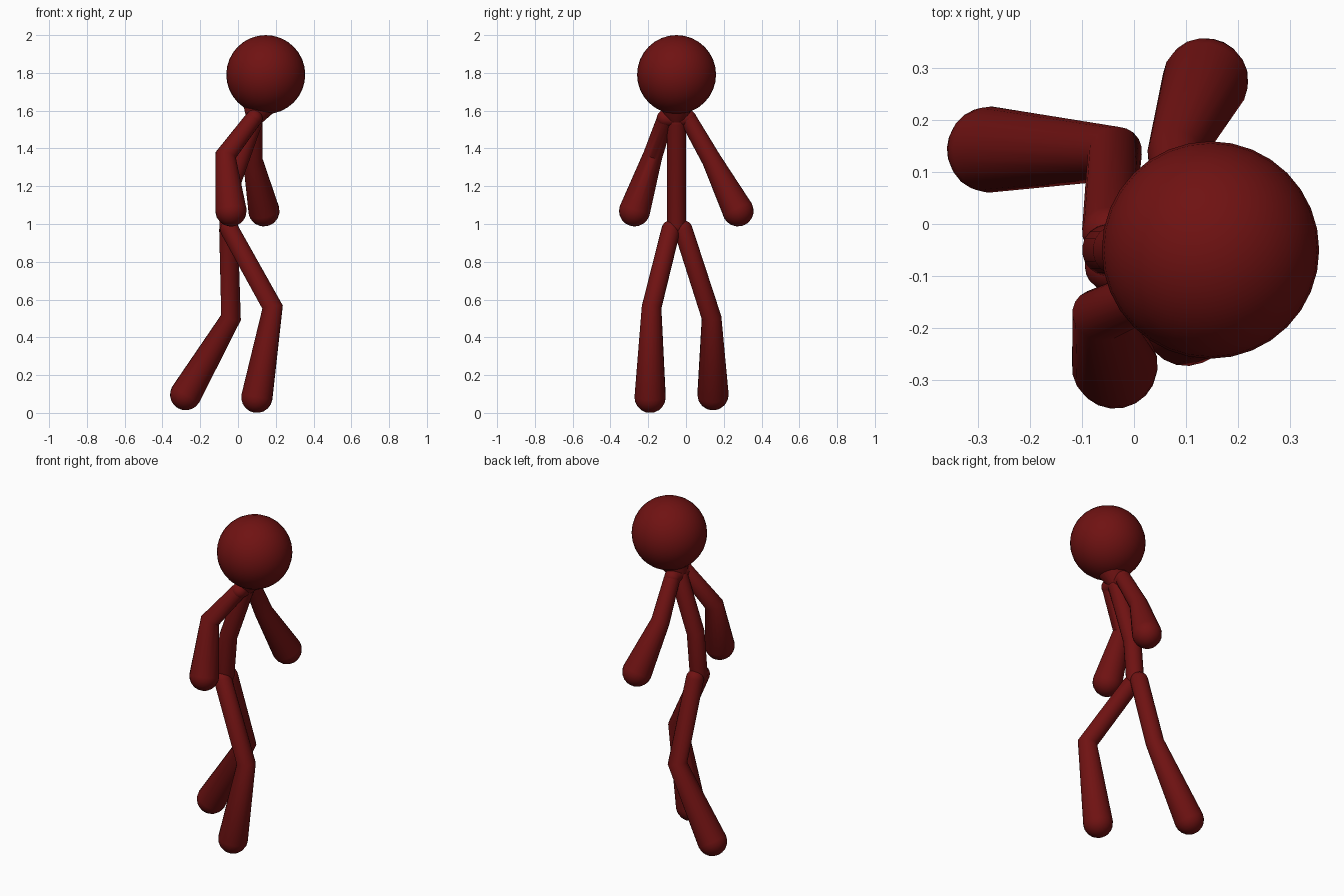
import bpy, bmesh, math
from mathutils import Vector

cube = bpy.data.objects.get("Cube")
if cube:
    bpy.data.objects.remove(cube, do_unlink=True)

SIDES = 20
CAP_STEPS = 5

# Single dark red colour
red = bpy.data.materials.new("dark_red")
red.use_nodes = True
colour = (0.16, 0.006, 0.006, 1)
red.diffuse_color = colour
red.node_tree.nodes["Principled BSDF"].inputs["Base Color"].default_value = colour


def finish(name, bm):
    bmesh.ops.recalc_face_normals(bm, faces=bm.faces)
    mesh = bpy.data.meshes.new(name)
    bm.to_mesh(mesh)
    bm.free()
    mesh.materials.append(red)
    for face in mesh.polygons:
        face.use_smooth = True
    mesh.set_sharp_from_angle(angle=math.radians(40))
    obj = bpy.data.objects.new(name, mesh)
    bpy.context.collection.objects.link(obj)
    return obj


def limb(name, joints):
    """Round-ended tube through (x, y, z, radius) joints, mitred at the bends."""
    points = [Vector(j[:3]) for j in joints]
    radii = [j[3] for j in joints]
    dirs = [(b - a).normalized() for a, b in zip(points, points[1:])]
    u = dirs[0].orthogonal().normalized()
    bm = bmesh.new()
    rings = []

    def add_ring(centre, radius, along, normal):
        v = along.cross(u)
        ring = []
        for i in range(SIDES):
            a = math.tau * i / SIDES
            offset = radius * (math.cos(a) * u + math.sin(a) * v)
            offset -= along * (offset.dot(normal) / along.dot(normal))
            ring.append(bm.verts.new(centre + offset))
        rings.append(ring)

    def add_cap(centre, radius, along, steps):
        for s in steps:
            a = math.pi / 2 * s / CAP_STEPS
            add_ring(centre + along * radius * math.sin(a),
                     radius * math.cos(a), along, along)

    add_cap(points[0], radii[0], dirs[0], range(1 - CAP_STEPS, 1))
    for k in range(1, len(points) - 1):
        before, after = dirs[k - 1], dirs[k]
        add_ring(points[k], radii[k], before, (before + after).normalized())
        u = before.rotation_difference(after) @ u
    add_cap(points[-1], radii[-1], dirs[-1], range(CAP_STEPS))

    for low, high in zip(rings, rings[1:]):
        for i in range(SIDES):
            j = (i + 1) % SIDES
            bm.faces.new((low[i], low[j], high[j], high[i]))
    tips = ((rings[0], points[0] - dirs[0] * radii[0]),
            (rings[-1], points[-1] + dirs[-1] * radii[-1]))
    for ring, tip in tips:
        pole = bm.verts.new(tip)
        for i in range(SIDES):
            bm.faces.new((ring[i], ring[(i + 1) % SIDES], pole))
    return finish(name, bm)


THIN, THICK = 0.052, 0.083

# Head
bm = bmesh.new()
bmesh.ops.create_uvsphere(bm, u_segments=32, v_segments=16, radius=0.209)
bmesh.ops.translate(bm, verts=bm.verts, vec=(0.147, -0.05, 1.791))
finish("head", bm)

# Torso, and neck flaring into the head
limb("spine", [(-0.05, -0.05, 0.99, 0.05), (-0.03, -0.05, 1.23, 0.05),
               (0.08, -0.05, 1.54, 0.05)])
limb("neck", [(0.085, -0.05, 1.55, 0.045), (0.125, -0.05, 1.67, 0.12)])
limb("shoulders", [(0.085, -0.11, 1.56, 0.045), (0.085, 0.01, 1.56, 0.045)])

# Arms, from shoulder to elbow to hand
limb("front_arm", [(0.08, -0.11, 1.555, 0.045), (-0.065, -0.175, 1.365, THIN),
                   (-0.037, -0.272, 1.07, THICK)])
limb("back_arm", [(0.085, 0.015, 1.55, 0.045), (0.078, 0.135, 1.34, THIN),
                  (0.137, 0.275, 1.07, THICK)])

# Legs, from hip to knee to foot
limb("front_leg", [(-0.045, -0.08, 0.97, 0.05), (0.183, -0.182, 0.56, THIN),
                   (0.10, -0.19, 0.083, THICK)])
limb("back_leg", [(-0.05, -0.015, 0.97, 0.05), (-0.037, 0.135, 0.505, THIN),
                  (-0.277, 0.143, 0.097, THICK)])
